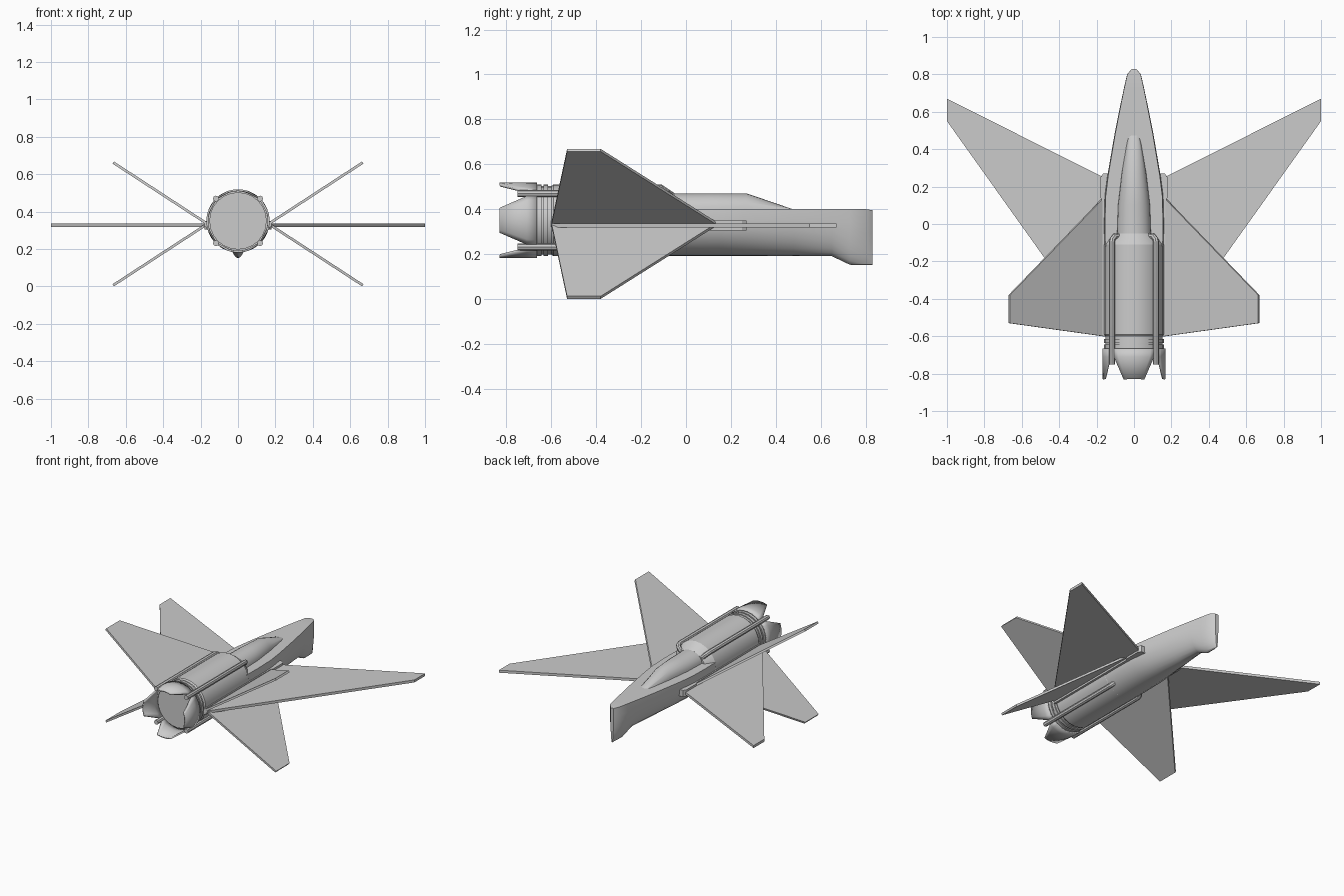
import bpy, bmesh
from math import sin, cos, pi, radians
from mathutils import Vector

if "Cube" in bpy.data.objects:
    bpy.data.objects.remove(bpy.data.objects["Cube"])

CZ = 0.35   # height of the fuselage axis
R = 0.16    # fuselage radius


def make(name, verts, faces, smooth=True):
    me = bpy.data.meshes.new(name)
    me.from_pydata(verts, [], faces)
    bm = bmesh.new()
    bm.from_mesh(me)
    bmesh.ops.recalc_face_normals(bm, faces=bm.faces)
    bm.to_mesh(me)
    bm.free()
    ob = bpy.data.objects.new(name, me)
    bpy.context.collection.objects.link(ob)
    if smooth:
        bpy.ops.object.select_all(action='DESELECT')
        ob.select_set(True)
        bpy.context.view_layer.objects.active = ob
        bpy.ops.object.shade_smooth_by_angle(angle=radians(30))
    return ob


def loft(name, rings):
    n = len(rings[0])
    verts = [v for r in rings for v in r]
    faces = [(i * n + j, i * n + (j + 1) % n, (i + 1) * n + (j + 1) % n, (i + 1) * n + j)
             for i in range(len(rings) - 1) for j in range(n)]
    faces += [tuple(range(n)), tuple(range(len(verts) - n, len(verts)))]
    return make(name, verts, faces)


def plate(name, pts, t):
    # flat polygon thickened equally both ways along its normal
    p = [Vector(q) for q in pts]
    n = (p[1] - p[0]).cross(p[2] - p[0]).normalized() * t / 2
    k = len(p)
    faces = [tuple(range(k)), tuple(range(k, 2 * k))]
    faces += [(i, (i + 1) % k, k + (i + 1) % k, k + i) for i in range(k)]
    return make(name, [q + n for q in p] + [q - n for q in p], faces, False)


def circle(y, r, n=24):
    return [(r * cos(2 * pi * i / n), y, CZ + r * sin(2 * pi * i / n)) for i in range(n)]


# Engine body with grooved bands at the rear and a sloped shoulder
loft("engine_body", [circle(y, r) for y, r in (
    (-0.68, 0.153), (-0.665, 0.153), (-0.665, 0.16), (-0.645, 0.16), (-0.645, 0.153),
    (-0.635, 0.153), (-0.635, 0.16), (-0.615, 0.16), (-0.615, 0.153), (-0.6, 0.153),
    (-0.59, R), (-0.11, R), (-0.05, 0.12))])


# Nose hull: flat deck with a rounded keel
def hull(y, w, bottom, top=0.40):
    mid = bottom + (top - bottom) * 0.76
    arc = [(w * cos(pi * i / 14), y, mid - (mid - bottom) * sin(pi * i / 14)) for i in range(15)]
    return [(w * 0.97, y, top)] + arc + [(-w * 0.97, y, top)]


loft("nose_hull", [hull(*s) for s in (
    (-0.12, 0.158, 0.19), (0.0, 0.16, 0.19), (0.15, 0.156, 0.19), (0.26, 0.142, 0.19),
    (0.48, 0.104, 0.19), (0.65, 0.07, 0.19), (0.73, 0.053, 0.152),
    (0.80, 0.037, 0.15), (0.83, 0.012, 0.15, 0.395))])


# Canopy on the deck
def dome(y, w, top):
    return [(w * cos(pi * i / 12), y, 0.395 + (top - 0.395) * sin(pi * i / 12)) for i in range(13)]


loft("canopy", [dome(*s) for s in (
    (-0.08, 0.092, 0.47), (0.1, 0.086, 0.47), (0.27, 0.066, 0.47),
    (0.46, 0.034, 0.405), (0.48, 0.026, 0.398))])

# Four curved exhaust petals
for k, side in enumerate(("right", "top", "left", "bottom")):
    verts, faces, n = [], [], 9
    for y, half in ((-0.665, 43), (-0.71, 40), (-0.83, 19)):
        for i in range(n):
            a = k * pi / 2 + radians(half) * (2 * i / (n - 1) - 1)
            verts.append((0.164 * cos(a), y, CZ + 0.164 * sin(a)))
    for j in range(2):
        faces += [(j * n + i, j * n + i + 1, j * n + n + i + 1, j * n + n + i) for i in range(n - 1)]
    petal = make("exhaust_petal_" + side, verts, faces)
    mod = petal.modifiers.new("thickness", 'SOLIDIFY')
    mod.thickness = 0.01
    mod.offset = 0


# Four long tubes that bend into the body at the nose end
def tube(name, pts, r):
    cu = bpy.data.curves.new(name, 'CURVE')
    cu.dimensions = '3D'
    cu.bevel_depth = r
    cu.bevel_resolution = 2
    cu.use_fill_caps = True
    sp = cu.splines.new('POLY')
    sp.points.add(len(pts) - 1)
    for p, q in zip(sp.points, pts):
        p.co = (*q, 1)
    ob = bpy.data.objects.new(name, cu)
    bpy.context.collection.objects.link(ob)
    bpy.ops.object.select_all(action='DESELECT')
    ob.select_set(True)
    bpy.context.view_layer.objects.active = ob
    bpy.ops.object.convert(target='MESH')
    bpy.ops.object.shade_smooth_by_angle(angle=radians(40))


for sx, xs in ((1, "right"), (-1, "left")):
    for sz, zs in ((1, "upper"), (-1, "lower")):
        path = ((-0.75, 1), (-0.10, 1), (-0.08, 0.97), (-0.068, 0.88), (-0.065, 0.7))
        tube(f"{zs}_tube_{xs}", [(sx * 0.118 * f, y, CZ + sz * 0.119 * f) for y, f in path], 0.016)

# Wings and root fairings, mirrored on both sides
for s, side in ((1, "right"), (-1, "left")):
    plate("swept_wing_" + side, [(s * x, y, 0.326) for x, y in (
        (0.12, 0.228), (0.18, 0.258), (1, 0.67), (1, 0.55), (0.18, -0.6), (0.12, -0.6))], 0.018)
    for up, name in ((1, "upper"), (-1, "lower")):
        plate(f"{name}_fin_{side}", [(s * x, y, 0.334 + up * d) for x, y, d in (
            (0.15, 0.155, -0.009), (0.667, -0.38, 0.328),
            (0.667, -0.53, 0.328), (0.15, -0.602, -0.009))], 0.014)
    plate("wing_root_fairing_" + side, [(s * x, y, 0.327) for x, y in (
        (0.12, 0.27), (0.165, 0.27), (0.178, 0.25), (0.178, 0.14), (0.168, 0.12),
        (0.168, -0.6), (0.12, -0.6))], 0.046)
